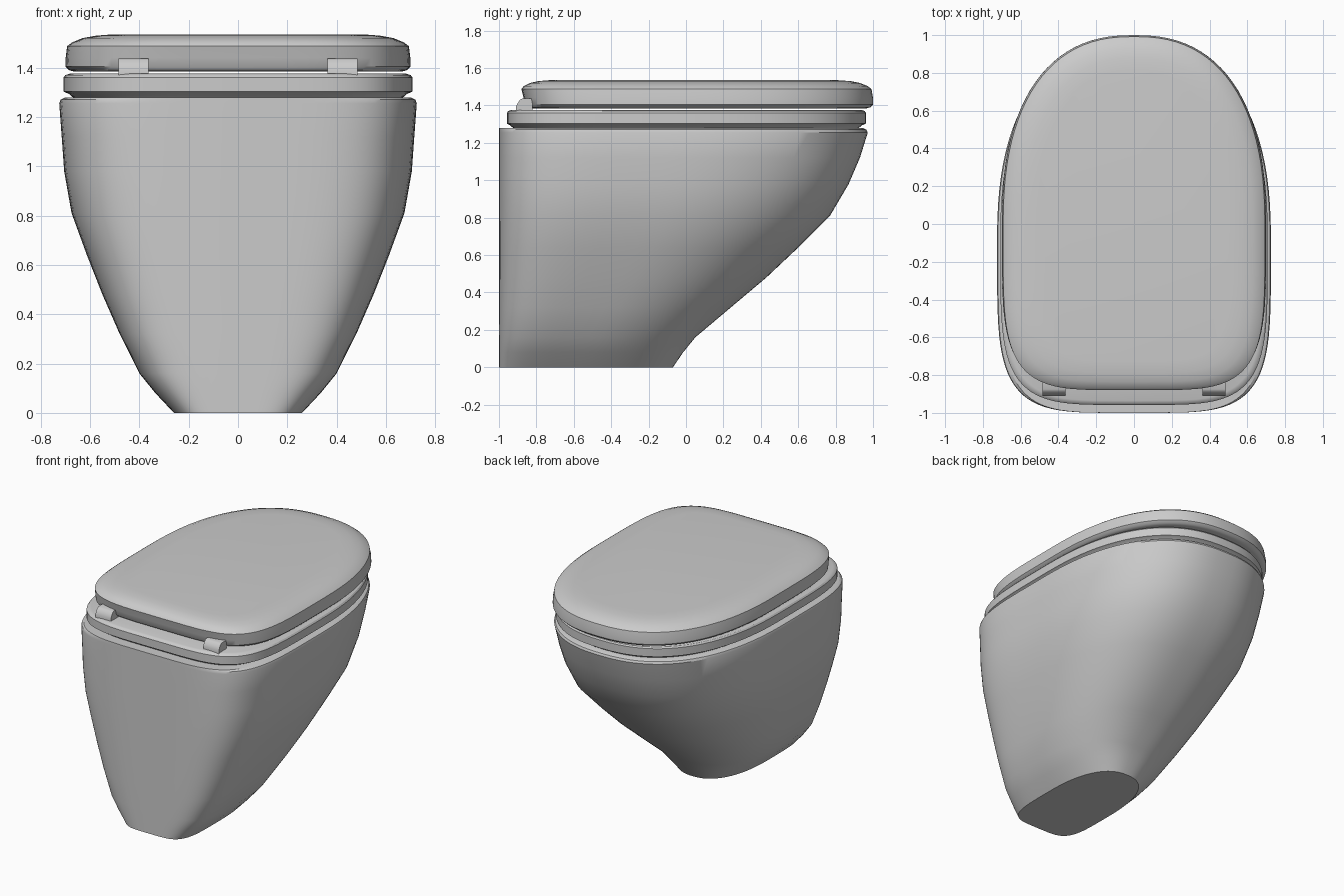
import bpy, bmesh, math
from math import cos, sin, pi

if "Cube" in bpy.data.objects:
    bpy.data.objects.remove(bpy.data.objects["Cube"])

SEG = 96


def outline(w, back, front, n_front=2.4, n_back=4.5):
    """Egg-shaped plan: elliptical tip at +y, squarish rounded end at -y."""
    yc = back + (front - back) * 0.46
    pts = []
    for i in range(SEG):
        a = 2 * pi * i / SEG
        c, s = cos(a), sin(a)
        n = n_front if s >= 0 else n_back
        depth = front - yc if s >= 0 else yc - back
        pts.append((math.copysign(abs(c) ** (2 / n), c) * w,
                    yc + math.copysign(abs(s) ** (2 / n), s) * depth))
    return pts


def finish(name, bm, angle):
    bmesh.ops.recalc_face_normals(bm, faces=bm.faces)
    me = bpy.data.meshes.new(name)
    bm.to_mesh(me)
    bm.free()
    ob = bpy.data.objects.new(name, me)
    bpy.context.collection.objects.link(ob)
    bpy.ops.object.select_all(action='DESELECT')
    ob.select_set(True)
    bpy.context.view_layer.objects.active = ob
    bpy.ops.object.shade_smooth_by_angle(angle=math.radians(angle))
    return ob


def loft(name, sections, angle=32):
    """Skin a stack of (z, half width, back y, front y) outlines."""
    bm = bmesh.new()
    rings = [[bm.verts.new((x, y, z)) for x, y in outline(w, b, f)]
             for z, w, b, f in sections]
    for lo, hi in zip(rings, rings[1:]):
        for i in range(SEG):
            j = (i + 1) % SEG
            bm.faces.new((lo[i], lo[j], hi[j], hi[i]))
    bm.faces.new(rings[0][::-1])
    bm.faces.new(rings[-1])
    return finish(name, bm, angle)


# Wall-hung bowl: flat back, sweeping underside
loft("bowl", [
    (0.00, 0.26, -1, -0.07), (0.08, 0.335, -1, -0.015),
    (0.16, 0.40, -1, 0.05), (0.32, 0.48, -1, 0.24),
    (0.48, 0.55, -1, 0.43), (0.64, 0.613, -1, 0.60),
    (0.81, 0.675, -1, 0.77), (0.98, 0.705, -1, 0.87),
    (1.12, 0.715, -1, 0.93), (1.255, 0.725, -1, 0.972),
    (1.27, 0.72, -1, 0.965), (1.28, 0.70, -1, 0.945)])

# Seat
loft("seat", [
    (1.28, 0.67, -0.925, 0.925), (1.293, 0.685, -0.94, 0.94),
    (1.303, 0.708, -0.958, 0.962), (1.36, 0.708, -0.958, 0.962),
    (1.37, 0.70, -0.95, 0.955), (1.376, 0.682, -0.935, 0.938)])

# Lid with softly domed edge
loft("lid", [
    (1.384, 0.665, -0.83, 0.965), (1.39, 0.685, -0.85, 0.985),
    (1.405, 0.70, -0.86, 1.0), (1.44, 0.699, -0.868, 1.0),
    (1.487, 0.693, -0.88, 0.992), (1.503, 0.672, -0.868, 0.972),
    (1.52, 0.63, -0.835, 0.93), (1.53, 0.575, -0.79, 0.88),
    (1.535, 0.51, -0.73, 0.81)])

# Pair of hinges behind the lid
profile = [(-0.82, 1.37), (-0.908, 1.37), (-0.908, 1.395), (-0.90, 1.412),
           (-0.888, 1.43), (-0.875, 1.437), (-0.82, 1.437)]
for side, label in ((-1, "left"), (1, "right")):
    bm = bmesh.new()
    face = bm.faces.new([bm.verts.new((side * 0.363, y, z)) for y, z in profile])
    ext = bmesh.ops.extrude_face_region(bm, geom=[face])
    verts = [v for v in ext["geom"] if isinstance(v, bmesh.types.BMVert)]
    bmesh.ops.translate(bm, verts=verts, vec=(side * 0.122, 0, 0))
    bm.faces.ensure_lookup_table()
    if not face.is_valid or all(e.is_manifold for e in bm.edges) is False:
        bmesh.ops.holes_fill(bm, edges=[e for e in bm.edges if e.is_boundary])
    finish("hinge_" + label, bm, 40)
